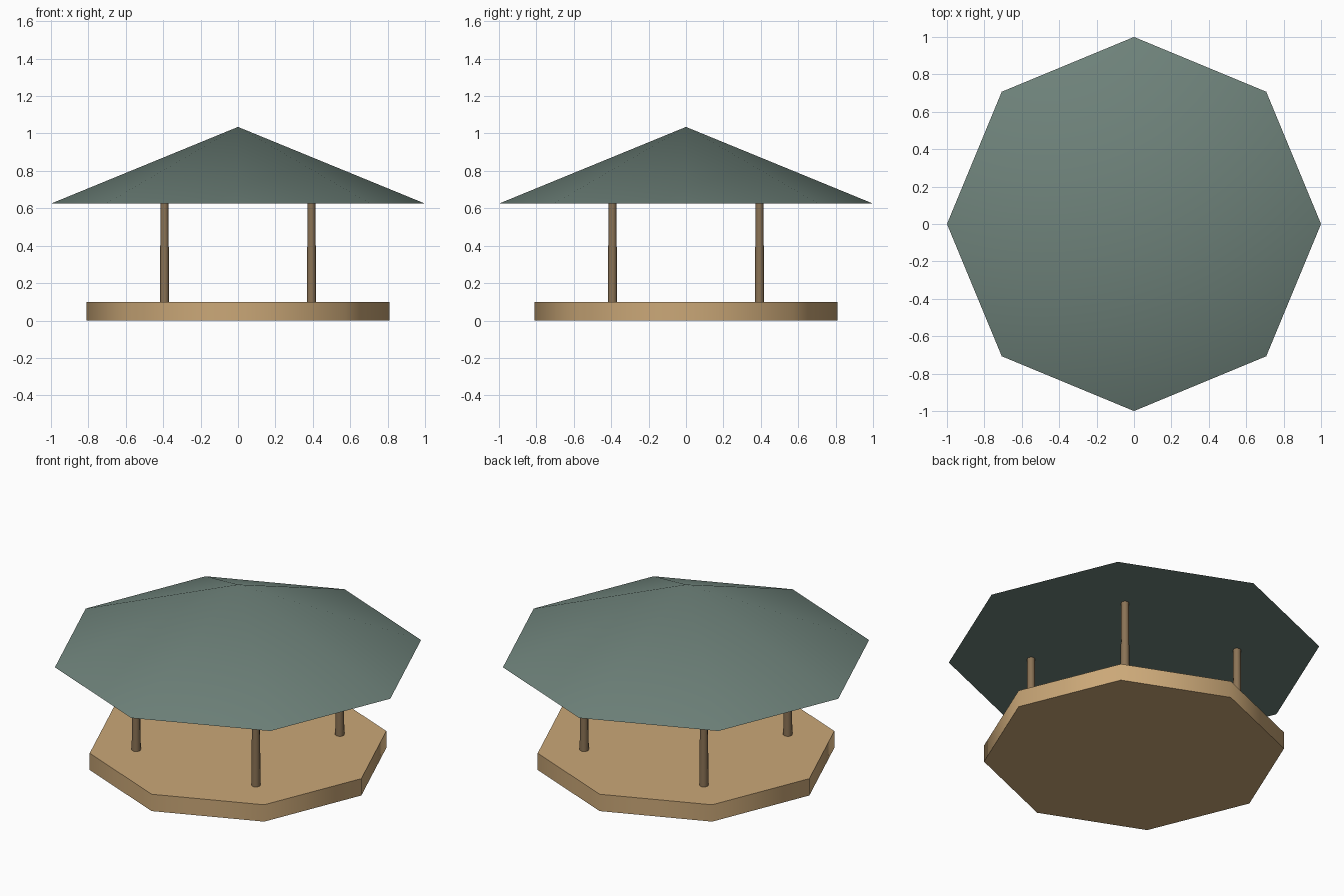
import bpy
import math

cube = bpy.data.objects.get("Cube")
if cube:
    bpy.data.objects.remove(cube, do_unlink=True)


def material(name, color):
    mat = bpy.data.materials.new(name)
    mat.use_nodes = True
    mat.diffuse_color = (*color, 1)
    bsdf = mat.node_tree.nodes["Principled BSDF"]
    bsdf.inputs["Base Color"].default_value = (*color, 1)
    return mat


def frustum(name, mat, r_low, r_high, z_low, z_high, x=0, y=0):
    """Upright eight-sided solid with smooth sides and sharp caps."""
    bpy.ops.mesh.primitive_cone_add(
        vertices=8, radius1=r_low, radius2=r_high, depth=z_high - z_low,
        location=(x, y, (z_low + z_high) / 2))
    obj = bpy.context.object
    obj.name = name
    obj.data.materials.append(mat)
    bpy.ops.object.shade_smooth_by_angle(angle=math.radians(50))
    return obj


light_wood = material("light wood", (0.597, 0.392, 0.188))
dark_wood = material("dark wood", (0.258, 0.171, 0.091))
grey_green = material("grey green", (0.156, 0.223, 0.195))

# Octagonal deck and roof
frustum("deck", light_wood, 0.81, 0.81, 0, 0.1)
frustum("roof", grey_green, 1, 0, 0.625, 1.035)

# Four slightly tapered posts on the diagonals
for side, x in (("left", 0.393), ("right", -0.393)):
    for end, y in (("front", -0.393), ("back", 0.393)):
        frustum(f"{end}_{side}_post", dark_wood, 0.025, 0.021, 0.09, 0.63, x, y)
